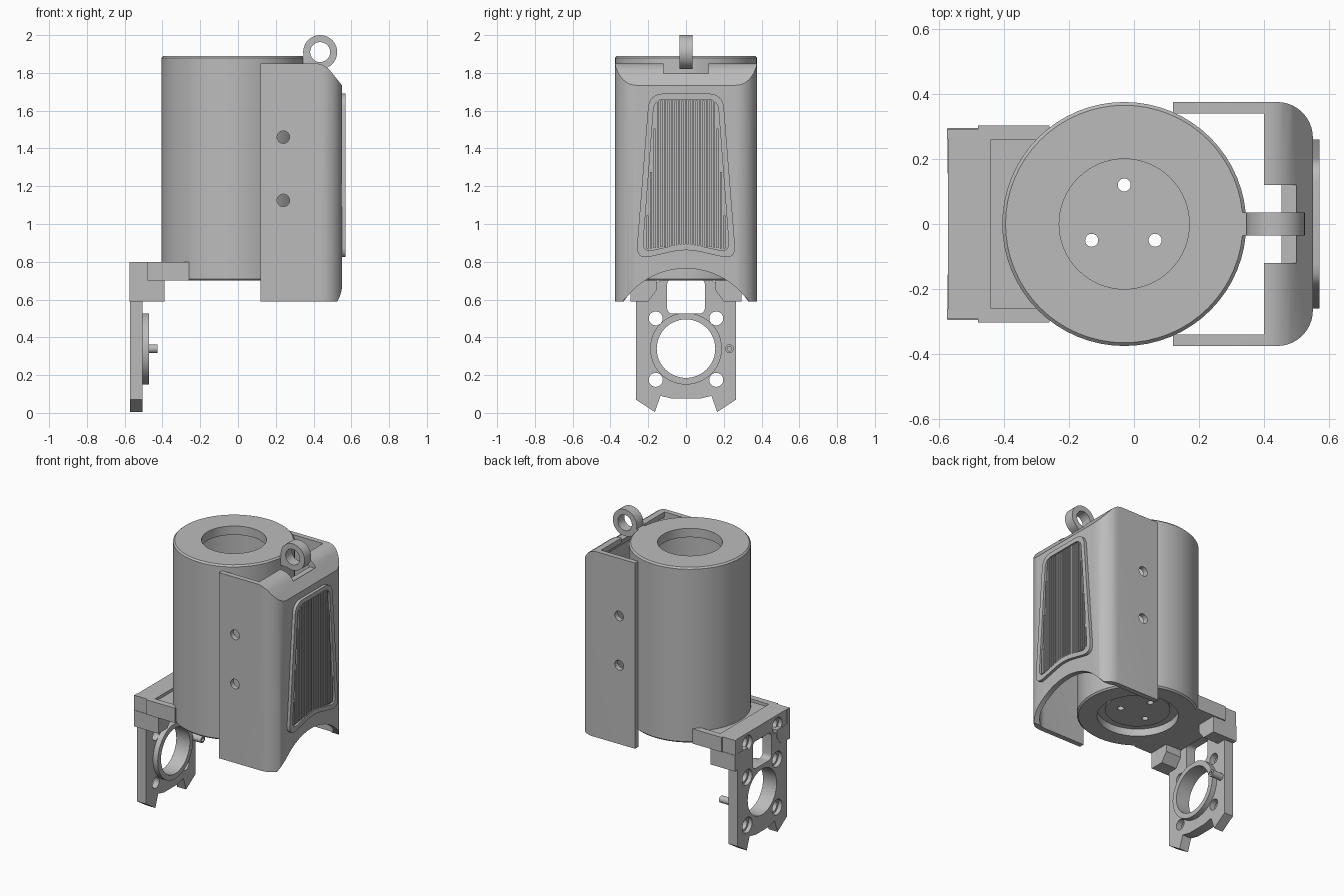
import bpy, bmesh, math
from mathutils import Vector, Matrix

if "Cube" in bpy.data.objects:
    bpy.data.objects.remove(bpy.data.objects["Cube"])

GREY = (0.5, 0.5, 0.5, 1)
metal = bpy.data.materials.new("plain grey")
metal.use_nodes = True
metal.diffuse_color = GREY
metal.node_tree.nodes["Principled BSDF"].inputs["Base Color"].default_value = GREY


def finish(name, bm):
    bmesh.ops.remove_doubles(bm, verts=bm.verts, dist=1e-5)
    bmesh.ops.recalc_face_normals(bm, faces=bm.faces)
    mesh = bpy.data.meshes.new(name)
    bm.to_mesh(mesh)
    bm.free()
    mesh.materials.append(metal)
    ob = bpy.data.objects.new(name, mesh)
    bpy.context.collection.objects.link(ob)
    return ob


def place(axis, a, b, d):
    return Vector({"x": (d, a, b), "y": (a, d, b), "z": (a, b, d)}[axis])


def prism(name, pts, axis, lo, hi):
    """Extrude a 2D outline along an axis."""
    bm = bmesh.new()
    low = [bm.verts.new(place(axis, a, b, lo)) for a, b in pts]
    high = [bm.verts.new(place(axis, a, b, hi)) for a, b in pts]
    bm.faces.new(low)
    bm.faces.new(high)
    for i in range(len(pts)):
        j = (i + 1) % len(pts)
        bm.faces.new((low[i], low[j], high[j], high[i]))
    return finish(name, bm)


def circle(a, b, r, n=32):
    return [(a + r * math.cos(t * math.tau / n), b + r * math.sin(t * math.tau / n)) for t in range(n)]


def rod(name, axis, a, b, r, lo, hi, n=32):
    return prism(name, circle(a, b, r, n), axis, lo, hi)


def box(name, x0, x1, y0, y1, z0, z1):
    return prism(name, [(x0, y0), (x1, y0), (x1, y1), (x0, y1)], "z", z0, z1)


def rounded(pts, r, n=8):
    """Round every corner of an outline."""
    out = []
    for i, p in enumerate(pts):
        p, a, b = Vector(p), Vector(pts[i - 1]), Vector(pts[(i + 1) % len(pts)])
        s, e = p + (a - p).normalized() * r, p + (b - p).normalized() * r
        for k in range(n + 1):
            t = k / n
            out.append(tuple(s * (1 - t) ** 2 + p * 2 * t * (1 - t) * 0.88 + (s + e) * 0.12 * t * (1 - t) + e * t * t))
    return out


def combine(ob, tool, op="DIFFERENCE"):
    mod = ob.modifiers.new("bool", "BOOLEAN")
    mod.operation, mod.solver, mod.object = op, "EXACT", tool
    dg = bpy.context.evaluated_depsgraph_get()
    mesh = bpy.data.meshes.new_from_object(ob.evaluated_get(dg))
    ob.modifiers.clear()
    ob.data = mesh
    bpy.data.objects.remove(tool)


def lathe(name, profile, cx, cy, n=64):
    bm = bmesh.new()
    vs = [bm.verts.new((r, 0, z)) for r, z in profile]
    edges = [bm.edges.new((vs[i - 1], vs[i])) for i in range(len(vs)) if profile[i][0] + profile[i - 1][0] > 0]
    bmesh.ops.spin(bm, geom=vs + edges, cent=(0, 0, 0), axis=(0, 0, 1), angle=math.tau, steps=n)
    bmesh.ops.translate(bm, verts=bm.verts, vec=(cx, cy, 0))
    return finish(name, bm)


# Hollow drum with a lid opening and a recessed floor
CX = -0.03
drum = lathe("drum", [(0.2, 1.89), (0.365, 1.89), (0.375, 1.88), (0.375, 0.71), (0.365, 0.7), (0.25, 0.7),
                      (0.25, 0.75), (0.2, 0.75), (0.2, 0.74), (0, 0.74), (0, 0.79), (0.34, 0.79),
                      (0.34, 1.83), (0.2, 1.83)], CX, 0)
for x, y in ((CX, 0.12), (-0.13, -0.05), (0.065, -0.05)):
    combine(drum, rod("hole", "z", x, y, 0.02, 0.6, 1))

# Lifting eye with its root on the drum
eye = rod("lifting_eye", "y", 0.435, 1.91, 0.09, -0.035, 0.035, 40)
combine(eye, box("root", 0.33, 0.42, -0.035, 0.035, 1.83, 1.89), "UNION")
combine(eye, rod("hole", "y", 0.435, 1.91, 0.053, -0.1, 0.1))


# Wrap-around guard: plan outline crossed with side profile, hollowed out
def guard_solid(name, half, back, front, r, side):
    plan = [(back, -half)]
    for sy, start in ((-1, -90), (1, 0)):
        for k in range(11):
            t = math.radians(start + 9 * k)
            plan.append((front - r + r * math.cos(t), sy * (half - r) + r * math.sin(t)))
    plan.append((back, half))
    ob = prism(name, plan, "z", 0.4, 2.2)
    combine(ob, prism("side", side, "y", -1, 1), "INTERSECT")
    return ob


guard = guard_solid("guard_shell", 0.375, 0.12, 0.55, 0.11,
                    [(0.1, 0.59), (0.525, 0.59), (0.54, 0.62), (0.56, 0.69), (0.56, 1.722), (0.48, 1.822),
                     (0.45, 1.842), (0.42, 1.85), (0.1, 1.85)])
combine(guard, guard_solid("inside", 0.34, 0, 0.515, 0.08,
                           [(-0.1, 0.5), (0.6, 0.5), (0.6, 1.6), (0.515, 1.71), (0.45, 1.795),
                            (0.4, 1.815), (0.4, 2), (-0.1, 2)]))
combine(guard, rod("arch", "x", 0, 0.366, 0.3986, 0.2, 0.7, 96))
combine(guard, box("notch", 0.35, 0.5, -0.12, 0.12, 1.79, 2))
for z in (1.125, 1.46):
    combine(guard, rod("hole", "y", 0.24, z, 0.033, -1, 1))

# Grille: raised rim, recessed panel, vertical ribs
grille = prism("grille_rim", rounded([(-0.265, 0.81), (0, 0.87), (0.265, 0.81), (0.195, 1.69), (-0.195, 1.69)], 0.07),
               "x", 0.54, 0.57)
combine(grille, prism("recess", rounded([(-0.23, 0.85), (0, 0.9), (0.23, 0.85), (0.168, 1.66), (-0.168, 1.66)], 0.05),
                      "x", 0.555, 0.6))
for i in range(-11, 12):
    y = i * 0.0185
    top = min(1.655, 1.65 - (abs(y) - 0.155) * 12.5)
    box("grille_rib", 0.55, 0.566, y - 0.005, y + 0.005, 0.89 - abs(y) * 0.1, top)

# Mounting plate with pointed feet
half = [(0.265, 0.8), (0.265, 0.07), (0.165, 0.005), (0.135, 0.09), (0.07, 0.075)]
plate = prism("mount_plate", half + [(-y, z) for y, z in reversed(half)], "x", -0.572, -0.505)
combine(plate, rod("boss", "x", 0, 0.34, 0.19, -0.54, -0.47, 48), "UNION")
combine(plate, rod("bore", "x", 0, 0.34, 0.155, -1, 0, 48))
combine(plate, prism("window", rounded([(-0.1, 0.525), (0.1, 0.525), (0.1, 0.71), (-0.1, 0.71)], 0.03), "x", -1, 0))
for y in (-0.16, 0.16):
    for z in (0.175, 0.5, 0.73):
        combine(plate, rod("hole", "x", y, z, 0.037, -1, -0.3))
        combine(plate, rod("sink", "x", y, z, 0.052, -1, -0.545))

# Hollow locating pin
pin = rod("locating_pin", "x", 0.23, 0.34, 0.023, -0.52, -0.425, 20)
combine(pin, rod("hole", "x", 0.23, 0.34, 0.012, -0.46, -0.4, 16))

# Saddle shelf between plate and drum
saddle = box("saddle_shelf", -0.506, -0.26, -0.27, 0.27, 0.7, 0.78)
for s in (-1, 1):
    a, b = sorted((s * 0.26, s * 0.303))
    combine(saddle, box("rail", -0.48, -0.26, a, b, 0.7, 0.8), "UNION")
combine(saddle, box("top_step", -0.506, -0.44, -0.262, 0.262, 0.7, 0.8), "UNION")
combine(saddle, rod("seat", "z", CX, 0, 0.365, 0.5, 1, 64))

# Side clamps below the shelf and shoulders beside the plate
for s, side in ((1, "left"), (-1, "right")):
    outline = [(0.155, 0.7), (0.155, 0.65), (0.2, 0.59), (0.295, 0.59), (0.295, 0.7)]
    prism(side + "_clamp", [(s * y, z) for y, z in outline], "x", -0.574, -0.39)
    a, b = sorted((s * 0.262, s * 0.292))
    box(side + "_shoulder", -0.575, -0.478, a, b, 0.7, 0.8)

# Smooth shading with crisp edges
bpy.ops.object.select_all(action="DESELECT")
for ob in bpy.context.scene.objects:
    if ob.type == "MESH" and ob.data.materials and ob.data.materials[0] == metal:
        ob.select_set(True)
        bpy.context.view_layer.objects.active = ob
bpy.ops.object.shade_smooth_by_angle(angle=math.radians(30))
